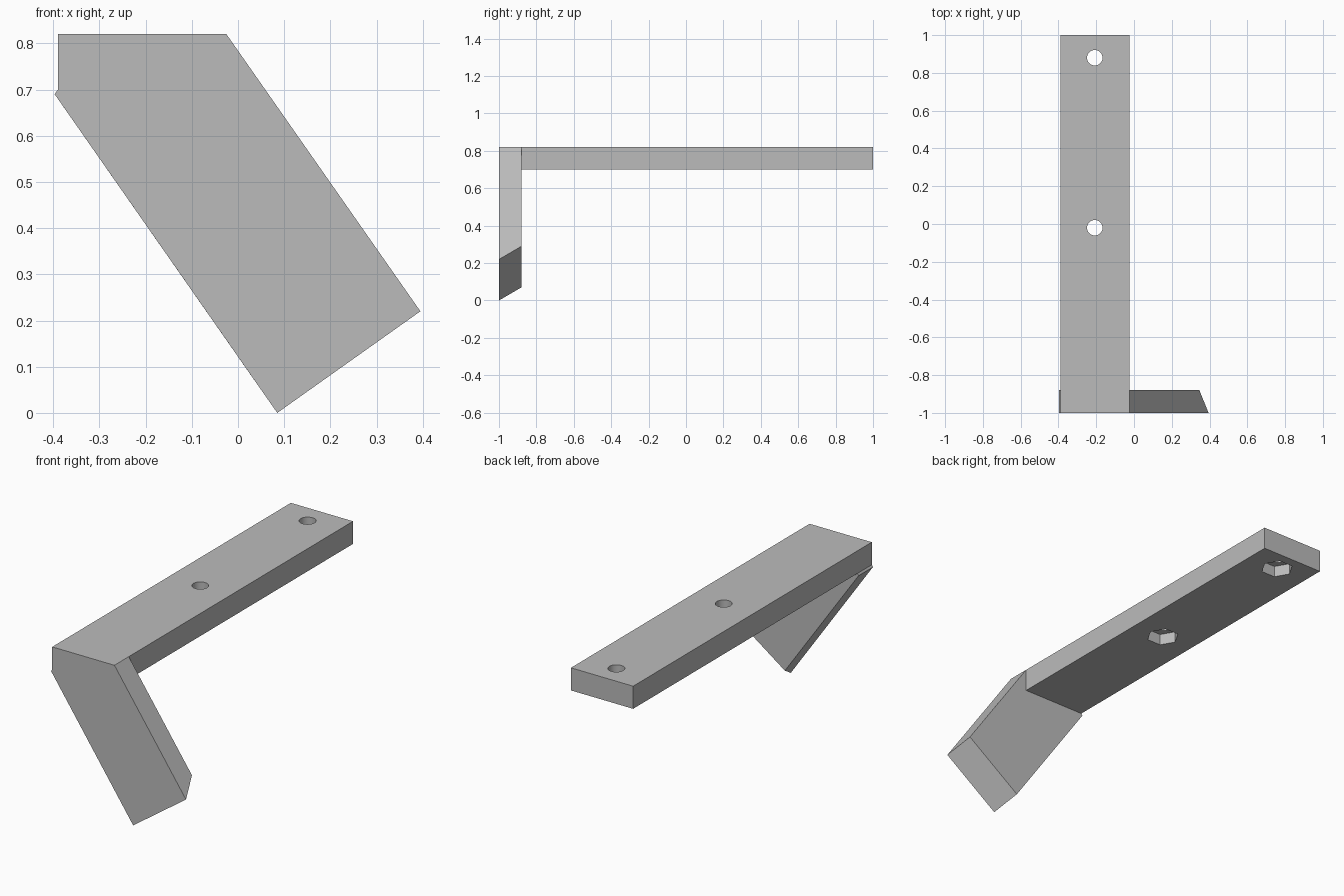
import bpy, bmesh, math

cube = bpy.data.objects.get("Cube")
if cube:
    bpy.data.objects.remove(cube, do_unlink=True)

grey = bpy.data.materials.new("plain grey")
grey.use_nodes = True
colour = (0.5, 0.5, 0.5, 1)
grey.diffuse_color = colour
grey.node_tree.nodes["Principled BSDF"].inputs["Base Color"].default_value = colour

LEFT, RIGHT = -0.39, -0.025
TOP, UNDER = 0.82, 0.70
FRONT, INNER, BACK = -1.0, -0.88, 1.0


def prism(name, front, back):
    """Join two matching (x, z) outlines at the front and inner/back planes."""
    bm = bmesh.new()
    (y0, outline0), (y1, outline1) = front, back
    a = [bm.verts.new((x, y0, z)) for x, z in outline0]
    b = [bm.verts.new((x, y1, z)) for x, z in outline1]
    bm.faces.new(a)
    bm.faces.new(b)
    for i in range(len(a)):
        j = (i + 1) % len(a)
        bm.faces.new((a[i], a[j], b[j], b[i]))
    bmesh.ops.recalc_face_normals(bm, faces=bm.faces)
    mesh = bpy.data.meshes.new(name)
    bm.to_mesh(mesh)
    bm.free()
    mesh.materials.append(grey)
    obj = bpy.data.objects.new(name, mesh)
    bpy.context.collection.objects.link(obj)
    return obj


def cut(target, sides, radius, y, low, high):
    """Drill a round or hexagonal hole upwards through the bar."""
    bpy.ops.mesh.primitive_cylinder_add(
        vertices=sides, radius=radius, depth=high - low,
        location=((LEFT + RIGHT) / 2, y, (low + high) / 2),
        rotation=(0, 0, math.pi / 6 if sides == 6 else 0))
    cutter = bpy.context.object
    cutter.name = "hole_cutter"
    cutter.hide_render = True
    cutter.data.materials.append(grey)
    mod = target.modifiers.new("hole", 'BOOLEAN')
    mod.operation = 'DIFFERENCE'
    mod.solver = 'EXACT'
    mod.object = cutter
    bpy.context.view_layer.objects.active = target
    bpy.ops.object.modifier_apply(modifier=mod.name)
    bpy.data.objects.remove(cutter, do_unlink=True)


# Long horizontal bar, butting against the leg
section = [(LEFT, UNDER), (RIGHT, UNDER), (RIGHT, TOP), (LEFT, TOP)]
bar = prism("mounting_bar", (INNER, section), (BACK, section))

# Bolt holes with hexagonal nut pockets on the underside
for y in (-0.02, 0.88):
    cut(bar, 32, 0.041, y, UNDER - 0.1, TOP + 0.1)
    cut(bar, 6, 0.081, y, UNDER - 0.1, UNDER + 0.06)

# Slanted leg, its lower end bevelled towards the back
head = [(-0.397, 0.69), (LEFT, UNDER), (LEFT, TOP), (RIGHT, TOP)]
leg = prism("slanted_leg",
            (FRONT, head + [(0.395, 0.22), (0.085, 0.0)]),
            (INNER, head + [(0.346, 0.29), (0.036, 0.07)]))

# Smooth the round hole walls only
bpy.ops.object.select_all(action='DESELECT')
bar.select_set(True)
bpy.context.view_layer.objects.active = bar
bpy.ops.object.shade_smooth_by_angle(angle=math.radians(30))
